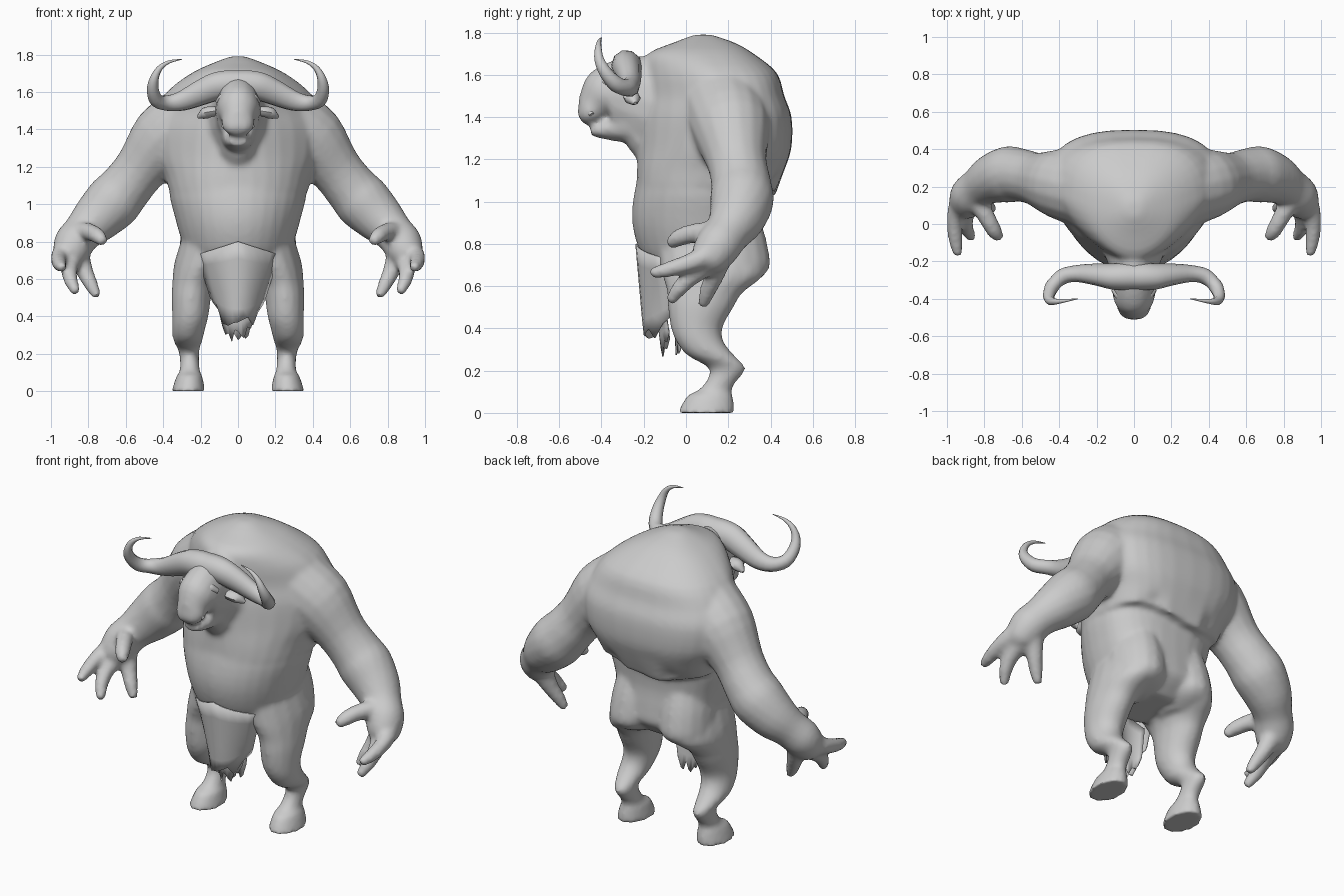
import bpy, bmesh, math, random
from mathutils import Vector

random.seed(4)
cube = bpy.data.objects.get("Cube")
if cube:
    bpy.data.objects.remove(cube)

hide = bpy.data.materials.new("grey_hide")
hide.use_nodes = True
GREY = (0.6, 0.6, 0.6, 1)
hide.diffuse_color = GREY
hide.node_tree.nodes["Principled BSDF"].inputs["Base Color"].default_value = GREY


def finish(name, bm, mirror=False):
    """Turn a bmesh into a smooth, optionally mirrored object."""
    if mirror:
        copy = bmesh.ops.duplicate(bm, geom=bm.verts[:] + bm.edges[:] + bm.faces[:])
        for v in copy["geom"]:
            if isinstance(v, bmesh.types.BMVert):
                v.co.x *= -1
        bmesh.ops.remove_doubles(bm, verts=bm.verts, dist=.0005)
    bmesh.ops.recalc_face_normals(bm, faces=bm.faces)
    mesh = bpy.data.meshes.new(name)
    bm.to_mesh(mesh)
    bm.free()
    mesh.materials.append(hide)
    obj = bpy.data.objects.new(name, mesh)
    bpy.context.collection.objects.link(obj)
    bpy.ops.object.select_all(action="DESELECT")
    bpy.context.view_layer.objects.active = obj
    obj.select_set(True)
    bpy.ops.object.shade_smooth_by_angle(angle=math.radians(50))
    return obj


def ease(rings, steps=3):
    """Add rounded in-between rings along a loft."""
    last = len(rings) - 1
    out = []
    for i in range(last):
        quad = [rings[max(i - 1, 0)], rings[i], rings[i + 1], rings[min(i + 2, last)]]
        for s in range(steps):
            t = s / steps
            out.append([b + (c - a) * (t * .5) + (a * 2 - b * 5 + c * 4 - d) * (t * t * .5)
                        + (b * 3 - a - c * 3 + d) * (t ** 3 * .5) for a, b, c, d in zip(*quad)])
    return out + [rings[-1]]


def skin(name, rings, start=True, mirror=False):
    """Join rings of points into a capped tube."""
    bm = bmesh.new()
    loops = [[bm.verts.new(p) for p in ring] for ring in ease(rings)]
    n = len(loops[0])
    for a, b in zip(loops, loops[1:]):
        for i in range(n):
            j = (i + 1) % n
            bm.faces.new((a[i], a[j], b[j], b[i]))
    if start:
        bm.faces.new(loops[0])
    bm.faces.new(loops[-1])
    return finish(name, bm, mirror)


def tube(name, stations, sides=12, up=(0, 0, 1), **kw):
    """Limb along a path; a station is x, y, z, side radius, optional up radius."""
    pts = [Vector(s[:3]) for s in stations]
    rings = []
    for i, s in enumerate(stations):
        along = (pts[min(i + 1, len(pts) - 1)] - pts[max(i - 1, 0)]).normalized()
        side = along.cross(Vector(up)).normalized()
        top = side.cross(along)
        turns = [math.tau * k / sides for k in range(sides)]
        rings.append([pts[i] + side * s[3] * math.cos(t) + top * s[-1] * math.sin(t)
                      for t in turns])
    return skin(name, rings, **kw)


def egg(z, width, mid, front, back, point=2.0, sides=32):
    """Level ring whose front and back bulge differently; point 1 is wedge-like."""
    ring = []
    for k in range(sides):
        t = math.tau * k / sides
        c, s = math.cos(t), math.sin(t)
        power = 2 / (point if s < 0 else 2.6)
        x = math.copysign(abs(c) ** power, c) * width
        y = mid + abs(s) ** power * ((front - mid) if s < 0 else (back - mid))
        ring.append(Vector((x, y, z)))
    return ring


def stack(name, rows, sides=16):
    """Mirrored pair of upright lofts; a row is z, x, y, x radius, y radius."""
    turns = [math.tau * k / sides for k in range(sides)]
    return skin(name, [[Vector((x + rx * math.cos(t), y + ry * math.sin(t), z)) for t in turns]
                       for z, x, y, rx, ry in rows], mirror=True)


def fuse(name, parts, voxel=.014, rounds=8):
    """Blend overlapping closed parts into one continuous skin."""
    bpy.ops.object.select_all(action="DESELECT")
    for p in parts:
        p.select_set(True)
    bpy.context.view_layer.objects.active = parts[0]
    bpy.ops.object.join()
    parts[0].name = name
    remesh = parts[0].modifiers.new("blend", "REMESH")
    remesh.mode = "VOXEL"
    remesh.voxel_size = voxel
    remesh.use_smooth_shade = True
    relax = parts[0].modifiers.new("relax", "SMOOTH")
    relax.iterations = rounds


# Hunched shoulders, with a ragged lower edge over the back of the waist
cape = [egg(*r) for r in (
    (1.79, .04, .08, .04, .12), (1.752, .14, .08, -.06, .23),
    (1.7, .25, .1, -.18, .32, 1.8), (1.61, .37, .14, -.21, .43, 1.5),
    (1.5, .44, .18, -.22, .465, 1.4), (1.4, .47, .2, -.23, .5, 1.5),
    (1.26, .45, .2, -.23, .5, 1.7), (1.16, .4, .17, -.232, .47, 2),
    (1.08, .375, .13, -.235, .425, 2.1))]
for p in cape[-1]:
    if p.y > .1:
        p.z += random.uniform(-.02, .03) - (.05 if p.y > .3 and abs(p.x) < .12 else 0)
body = [skin("shoulders", cape)]

# Arms and hands
body.append(tube("arms", (
    (.26, .18, 1.44, .2), (.4, .215, 1.34, .187), (.52, .24, 1.19, .143),
    (.6, .26, 1.09, .142), (.67, .265, 1.01, .152), (.76, .24, .92, .133),
    (.83, .195, .85, .108), (.878, .15, .79, .108), (.902, .1, .72, .088),
    (.908, .07, .68, .045)), sides=16, mirror=True))
fingers = {
    "thumbs": ((.86, .16, .85, .06), (.79, .04, .85, .048), (.745, -.04, .826, .042),
               (.718, -.08, .795, .026)),
    "outer_fingers": ((.92, .14, .76, .065), (.957, .03, .715, .046), (.955, -.08, .68, .039),
                      (.94, -.168, .66, .025)),
    "middle_fingers": ((.89, .12, .72, .065), (.902, .03, .65, .046), (.893, -.03, .59, .039),
                       (.865, -.078, .526, .025)),
    "inner_fingers": ((.86, .16, .74, .065), (.815, .125, .63, .046), (.785, .1, .57, .039),
                      (.754, .078, .505, .025)),
}
for name, path in fingers.items():
    body.append(tube(name, path, sides=10, mirror=True))

# Neck, head, muzzle and jaw
body.append(tube("head", (
    (0, .0, 1.43, .25, .25), (0, -.14, 1.46, .17, .22), (0, -.25, 1.495, .127, .2),
    (0, -.35, 1.505, .118, .165), (0, -.4, 1.5, .11, .12), (0, -.435, 1.455, .088, .085),
    (0, -.46, 1.42, .087, .065), (0, -.485, 1.4, .068, .045), (0, -.5, 1.39, .04, .025)),
    sides=16))
body.append(tube("jaw", (
    (0, -.2, 1.37, .11, .1), (0, -.32, 1.355, .085, .075), (0, -.41, 1.338, .065, .04),
    (0, -.45, 1.335, .045, .025))))
body.append(tube("throat", (
    (0, -.1, 1.13, .06), (0, -.135, 1.22, .09), (0, -.2, 1.33, .105), (0, -.2, 1.45, .11)),
    up=(0, 1, 0)))

# Belly, buttocks, legs and hooves
body.append(skin("belly", [egg(*r) for r in (
    (1.25, .33, .1, -.19, .34), (1.08, .368, .1, -.237, .365), (.93, .337, .09, -.256, .355),
    (.8, .3, .09, -.232, .365), (.71, .265, .09, -.18, .36), (.62, .16, .08, -.06, .26))]))
body.append(stack("buttocks", (
    (1.0, .15, .17, .12, .15), (.86, .158, .19, .145, .18), (.76, .163, .2, .152, .193),
    (.69, .168, .205, .15, .192), (.64, .18, .19, .135, .165), (.6, .19, .16, .1, .11))))
body.append(stack("legs", (
    (.95, .14, .1, .12, .2), (.82, .155, .12, .145, .25), (.7, .182, .13, .155, .255),
    (.64, .215, .125, .132, .235), (.57, .24, .09, .112, .18), (.5, .25, .07, .106, .156),
    (.4, .255, .05, .097, .122), (.33, .264, .07, .088, .112), (.27, .268, .12, .078, .112),
    (.21, .262, .196, .054, .087), (.14, .258, .16, .052, .072), (.1, .258, .13, .056, .086),
    (.08, .26, .113, .07, .11), (0, .265, .095, .091, .137))))
fuse("body", body)
tube("brows", ((.04, -.385, 1.58, .022), (.08, -.38, 1.57, .026), (.108, -.35, 1.545, .015)),
     sides=8, mirror=True)
tube("nostrils", ((.03, -.455, 1.44, .018), (.06, -.455, 1.43, .02), (.08, -.445, 1.41, .012)),
     sides=8, mirror=True)

# Horns sweeping out of a heavy boss, then up and inward
tube("horns", ((0, -.28, 1.638, .08, .074), (.06, -.28, 1.638, .08, .073),
               (.12, -.28, 1.628, .078, .068),
               (.2, -.27, 1.595, .07, .058), (.3, -.265, 1.552, .055, .045),
               (.38, -.28, 1.54, .042), (.435, -.33, 1.555, .038), (.455, -.38, 1.61, .032),
               (.448, -.41, 1.67, .024), (.42, -.415, 1.725, .016), (.37, -.41, 1.76, .009),
               (.3, -.4, 1.775, .002)), sides=10, up=(0, 1, .3), start=False, mirror=True)
tube("ears", ((.09, -.27, 1.5, .02), (.14, -.26, 1.495, .04, .028), (.18, -.25, 1.485, .035, .03),
              (.215, -.24, 1.465, .008)), sides=8, mirror=True)


def cloth(name, top, bottom, widths, depths, wrap, ragged, cols=10, rows=5):
    """Hanging ragged sheet that wraps backward at its sides."""
    bm = bmesh.new()
    grid = []
    for r in range(rows + 1):
        f = r / rows
        line = []
        for c in range(cols + 1):
            u = 2 * c / cols - 1
            start = top - abs(u) * .07
            hem = bottom + u * u * ragged
            tear = random.uniform(-.04, .04) if r == rows else 0
            line.append(bm.verts.new((u * (widths[0] + (widths[1] - widths[0]) * f),
                                      depths[0] + (depths[1] - depths[0]) * f + wrap * u * u,
                                      start + (hem - start) * f + tear)))
        grid.append(line)
    for a, b in zip(grid, grid[1:]):
        for i in range(cols):
            bm.faces.new((a[i], a[i + 1], b[i + 1], b[i]))
    obj = finish(name, bm)
    obj.modifiers.new("thickness", "SOLIDIFY").thickness = .008


# Loincloth layers
cloth("front_loincloth", .8, .35, (.22, .135), (-.24, -.2), .14, .1)
cloth("inner_loincloth", .7, .29, (.15, .085), (-.16, -.12), .04, .06)
cloth("rear_loincloth", .65, .3, (.1, .07), (-.06, -.05), .03, .05)
